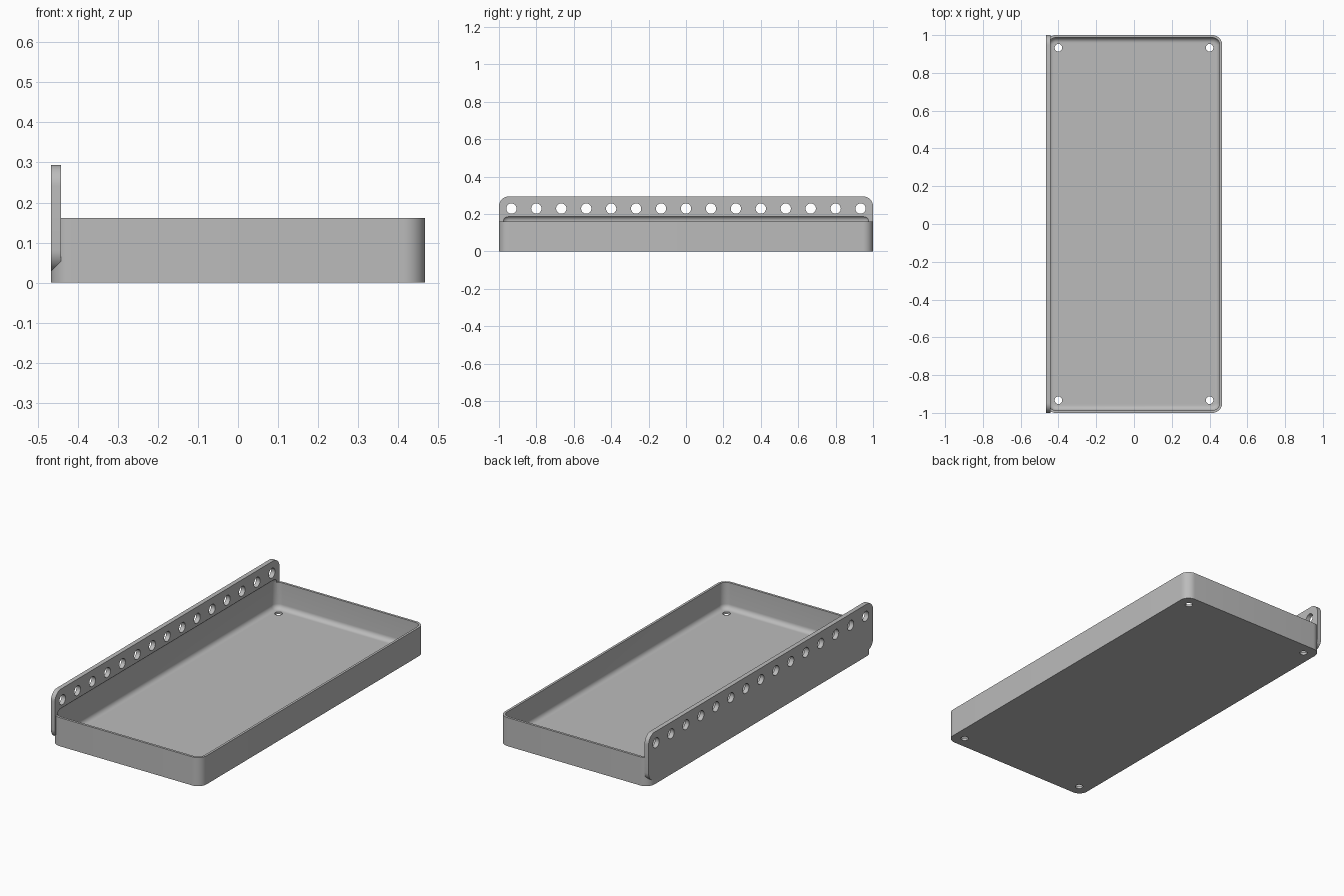
import bpy, bmesh, math
from mathutils import Matrix

if "Cube" in bpy.data.objects:
    bpy.data.objects.remove(bpy.data.objects["Cube"])

HALF_X, HALF_Y = 0.467, 1.0
TRAY_TOP, WALL, FILLET = 0.161, 0.0133, 0.0267
PLATE_LOW, PLATE_TOP, PLATE_THICK = 0.028, 0.294, 0.0255
CORNER = 0.053

grey = bpy.data.materials.new("grey plastic")
grey.use_nodes = True
colour = (0.5, 0.5, 0.5, 1)
grey.diffuse_color = colour
grey.node_tree.nodes["Principled BSDF"].inputs["Base Color"].default_value = colour


def add_object(name, bm):
    bmesh.ops.recalc_face_normals(bm, faces=bm.faces)
    mesh = bpy.data.meshes.new(name)
    bm.to_mesh(mesh)
    bm.free()
    mesh.materials.append(grey)
    obj = bpy.data.objects.new(name, mesh)
    bpy.context.collection.objects.link(obj)
    return obj


def rounded_rect(half_u, half_v, radius, steps=10):
    """Outline of a rectangle with round corners, counter-clockwise."""
    points = []
    for k, (su, sv) in enumerate([(1, 1), (-1, 1), (-1, -1), (1, -1)]):
        for i in range(steps + 1):
            a = (k + i / steps) * math.pi / 2
            points.append((su * (half_u - radius) + radius * math.cos(a),
                           sv * (half_v - radius) + radius * math.sin(a)))
    return points


def loft(name, rings):
    """Skin a stack of equal rings and cap both ends."""
    bm = bmesh.new()
    loops = [[bm.verts.new(p) for p in ring] for ring in rings]
    for low, high in zip(loops, loops[1:]):
        for i in range(len(low)):
            j = (i + 1) % len(low)
            bm.faces.new((low[i], low[j], high[j], high[i]))
    bm.faces.new(loops[0][::-1])
    bm.faces.new(loops[-1])
    return add_object(name, bm)


def drills(name, places, radius, depth, turn):
    bm = bmesh.new()
    for place in places:
        bmesh.ops.create_cone(bm, cap_ends=True, segments=32, radius1=radius,
                              radius2=radius, depth=depth,
                              matrix=Matrix.Translation(place) @ turn)
    return add_object(name, bm)


def combine(target, tool, operation):
    mod = target.modifiers.new(operation, "BOOLEAN")
    mod.operation, mod.solver, mod.object = operation, "EXACT", tool
    bpy.context.view_layer.objects.active = target
    bpy.ops.object.modifier_apply(modifier=mod.name)
    bpy.data.objects.remove(tool)


# Outer tray block
outline = rounded_rect(HALF_X, HALF_Y, CORNER)
tray = loft("tray", [[(x, y, z) for x, y in outline] for z in (0, TRAY_TOP)])

# Upright mounting plate along the right side
mid, half = (PLATE_LOW + PLATE_TOP) / 2, (PLATE_TOP - PLATE_LOW) / 2
outline = rounded_rect(HALF_Y, half, CORNER)
plate = loft("mounting_plate", [[(x, y, mid + z) for y, z in outline]
                                for x in (-HALF_X, -HALF_X + PLATE_THICK)])
combine(tray, plate, "UNION")

# Hollow with rounded edges, slightly undercutting the plate
rings, low, high = [], WALL, 0.19
for centre, start in ((low + FILLET, -90), (high - FILLET, 0)):
    for i in range(9):
        a = math.radians(start + i * 90 / 8)
        inset = WALL + FILLET * (1 - math.cos(a))
        z = centre + FILLET * math.sin(a)
        rings.append([(x, y, z) for x, y in rounded_rect(
            HALF_X - inset, HALF_Y - inset, CORNER - inset)])
combine(tray, loft("hollow", rings), "DIFFERENCE")

# Row of holes through the plate
row = [(-HALF_X + PLATE_THICK / 2, i * 2 / 15, 0.229) for i in range(-7, 8)]
combine(tray, drills("plate_holes", row, 0.0275, 0.1,
                     Matrix.Rotation(math.pi / 2, 4, "Y")), "DIFFERENCE")

# Four screw holes in the floor
corners = [(sx * 0.4, sy * 0.933, 0) for sx in (-1, 1) for sy in (-1, 1)]
combine(tray, drills("floor_holes", corners, 0.02, 0.1, Matrix()), "DIFFERENCE")

bpy.ops.object.select_all(action="DESELECT")
tray.select_set(True)
bpy.context.view_layer.objects.active = tray
bpy.ops.object.shade_smooth_by_angle(angle=math.radians(30))
